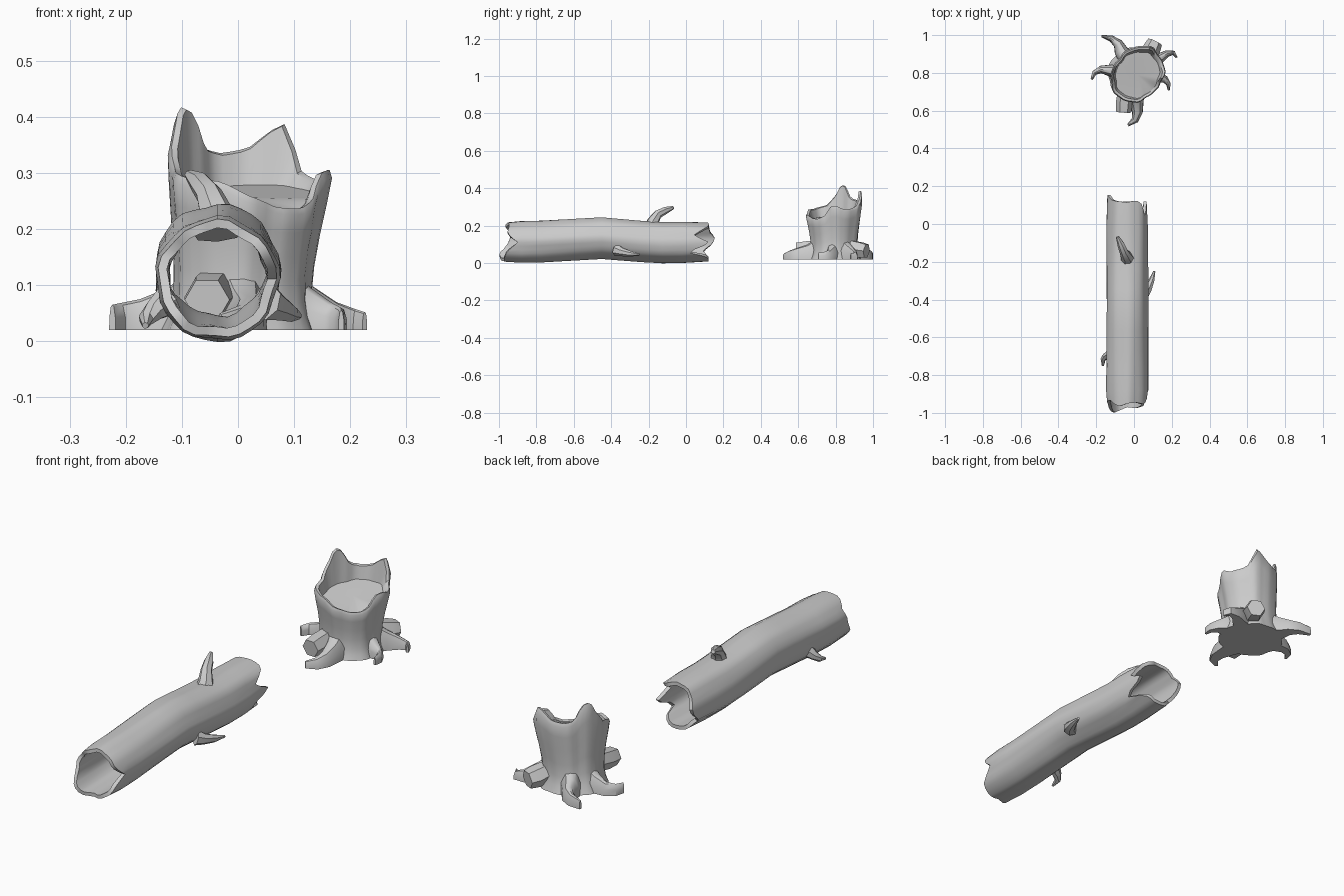
import bpy, bmesh, math
from mathutils import Vector

if "Cube" in bpy.data.objects:
    bpy.data.objects.remove(bpy.data.objects["Cube"])

def loft(name, rings, wrap=False, angle=40):
    """Skin rings of equal point count; cap both ends unless the rings wrap round."""
    bm = bmesh.new()
    vr = [[bm.verts.new(p) for p in r] for r in rings]
    n = len(vr[0])
    pairs = list(zip(vr, vr[1:])) + ([(vr[-1], vr[0])] if wrap else [])
    for a, b in pairs:
        for i in range(n):
            j = (i + 1) % n
            bm.faces.new((a[i], a[j], b[j], b[i]))
    if not wrap:
        for r in (vr[0], vr[-1]):
            c = bm.verts.new(sum((v.co for v in r), Vector()) / n)
            for i in range(n):
                bm.faces.new((r[i], r[(i + 1) % n], c))
    bmesh.ops.recalc_face_normals(bm, faces=bm.faces)
    me = bpy.data.meshes.new(name)
    bm.to_mesh(me)
    bm.free()
    ob = bpy.data.objects.new(name, me)
    bpy.context.collection.objects.link(ob)
    bpy.ops.object.select_all(action='DESELECT')
    ob.select_set(True)
    bpy.context.view_layer.objects.active = ob
    bpy.ops.object.shade_smooth_by_angle(angle=math.radians(angle))
    return ob

def interp(keys, t):
    for (a, u), (b, v) in zip(keys, keys[1:]):
        if a <= t <= b:
            return u + (v - u) * (t - a) / (b - a)
    return keys[-1][1] if t > keys[-1][0] else keys[0][1]

def tube(name, path, radii, n=7):
    pts = [Vector(p) for p in path]
    rings = []
    for i, p in enumerate(pts):
        d = pts[min(i + 1, len(pts) - 1)] - pts[max(i - 1, 0)]
        q = d.to_track_quat('Z', 'Y')
        rings.append([p + q @ Vector((math.cos(t) * radii[i], math.sin(t) * radii[i], 0))
                      for t in (2 * math.pi * k / n for k in range(n))])
    return loft(name, rings)

# Hollow log with broken ends (end position by angle, 0 = +x, 90 = up)
FRONT = [(0, -.90), (15, -.935), (30, -.955), (60, -.945), (90, -.95), (110, -.965), (130, -.955),
         (150, -.93), (180, -.95), (200, -.97), (220, -1.0), (240, -.99), (270, -.97),
         (300, -.975), (330, -.96), (345, -.93), (360, -.90)]
BACK = [(0, .12), (15, .06), (25, .04), (40, .10), (60, .125), (90, .115), (120, .12), (150, .13),
        (165, .155), (185, .145), (210, .09), (240, .115), (270, .12), (300, .12),
        (318, .08), (330, .0), (345, .09), (360, .12)]
MID_Z = [(-1, .11), (-.8, .112), (-.6, .125), (-.45, .134), (-.3, .122), (-.15, .11), (.15, .114)]
N = 32

def log_ring(f, wall):
    ring = []
    for k in range(N):
        deg = 360 * k / N
        a = math.radians(deg)
        y0, y1 = interp(FRONT, deg), interp(BACK, deg)
        # keep the middle stations straight, only the ends follow the broken edge
        y = y0 if f == 0 else y1 if f == 1 else -.88 + (f - .1) / .8 * .86
        r = .11 + .0025 * math.sin(5 * a + 4 * f) + .002 * math.sin(9 * a + 1) - wall
        ring.append((-.037 + r * math.cos(a), y, interp(MID_Z, y) + r * math.sin(a)))
    return ring

fs = [0] + [.1 + .1 * i for i in range(9)] + [1]
loft('hollow_log', [log_ring(f, .006 if f in (0, 1) else 0) for f in fs]
     + [log_ring(f, .022) for f in reversed(fs)], wrap=True)

# Branch stubs on the log
tube('top_branch', [(-.035, -.185, .19), (-.038, -.175, .225), (-.052, -.15, .262), (-.068, -.11, .282),
                    (-.087, -.068, .297)], [.045, .032, .024, .02, .009])
tube('right_branch', [(.05, -.37, .07), (.072, -.345, .06), (.093, -.30, .05), (.108, -.25, .045)],
     [.034, .024, .016, .006])
tube('left_branch', [(-.12, -.69, .075), (-.148, -.70, .055), (-.164, -.715, .04), (-.165, -.75, .028)],
     [.03, .02, .014, .006])

# Stump with splintered rim (rim height by angle)
RIM = [(0, .305), (8, .305), (20, .287), (40, .29), (54, .305), (68, .39), (76, .375), (92, .343),
       (112, .335), (132, .345), (148, .41), (162, .42), (175, .36), (195, .31), (225, .29),
       (250, .285), (270, .26), (295, .238), (320, .236), (338, .255), (352, .30), (360, .305)]
PROFILE = [(0, .14), (.1, .128), (.25, .121), (.5, .128), (.75, .14), (1, .15)]
M = 48

def stump_point(k, z, wall=0.0):
    a = 2 * math.pi * k / M
    t = (z - .02) / .30
    r = interp(PROFILE, t) - wall
    s = min(t, 1)
    r *= 1 + .09 * s * math.cos(2 * (a - math.radians(55)))
    r *= 1 + .022 * math.sin(7 * a) + .015 * math.sin(12 * a + 1)
    return Vector((.002 + .02 * s + r * math.cos(a), .797 - .009 * s + r * math.sin(a), z))

rims = [interp(RIM, 360 * k / M) for k in range(M)]
rings = [[stump_point(k, .02 + f * (rims[k] - .02)) for k in range(M)]
         for f in (0, .1, .22, .4, .6, .8, .95)]
rings.append([stump_point(k, rims[k], .007) for k in range(M)])
rings.append([stump_point(k, rims[k] - .004, .018) for k in range(M)])
cap = []
for k in range(M):
    p = stump_point(k, .26, .024)
    p.z = min(.258 + (p.y - .79) * .17, rims[k] - .008)
    cap.append(p)
rings.append(cap)
loft('stump', rings)

# Roots: arched sections swept along the ground, (x, y, half width, height)
ARCH = [(-1, 0), (-.95, .5), (-.5, .92), (0, 1), (.5, .92), (.95, .5), (1, 0)]

def root(name, pts):
    rings = []
    for i, (x, y, w, h) in enumerate(pts):
        a, b = pts[max(i - 1, 0)], pts[min(i + 1, len(pts) - 1)]
        d = Vector((b[0] - a[0], b[1] - a[1])).normalized()
        rings.append([(x - d.y * u * w, y + d.x * u * w, .02 + v * h) for u, v in ARCH])
    loft(name, rings)

root('root_back_left', [(-.03, .86, .05, .12), (-.07, .92, .036, .08), (-.085, .955, .026, .06),
                        (-.12, .982, .017, .05), (-.172, .995, .006, .04)])
root('root_left', [(-.07, .805, .05, .12), (-.125, .812, .032, .075), (-.175, .818, .02, .055),
                   (-.21, .80, .013, .048), (-.224, .765, .006, .045)])
root('root_front', [(0, .72, .055, .13), (.012, .65, .04, .08), (.018, .59, .028, .06),
                    (.005, .55, .019, .045), (-.032, .523, .007, .03)])
root('root_right_back', [(.08, .84, .045, .12), (.13, .873, .03, .08), (.175, .902, .018, .05),
                         (.21, .906, .012, .037), (.226, .88, .005, .032)])
root('root_right_front', [(.08, .79, .045, .12), (.13, .78, .032, .075), (.165, .765, .019, .05),
                          (.183, .74, .012, .04), (.184, .707, .005, .035)])

# Chopped root stubs
tube('front_stub', [(-.04, .73, .09), (-.052, .64, .078), (-.055, .592, .074)], [.042, .044, .04], 6)
tube('back_stub', [(.06, .86, .09), (.095, .93, .07), (.112, .965, .065)], [.04, .047, .04], 6)
